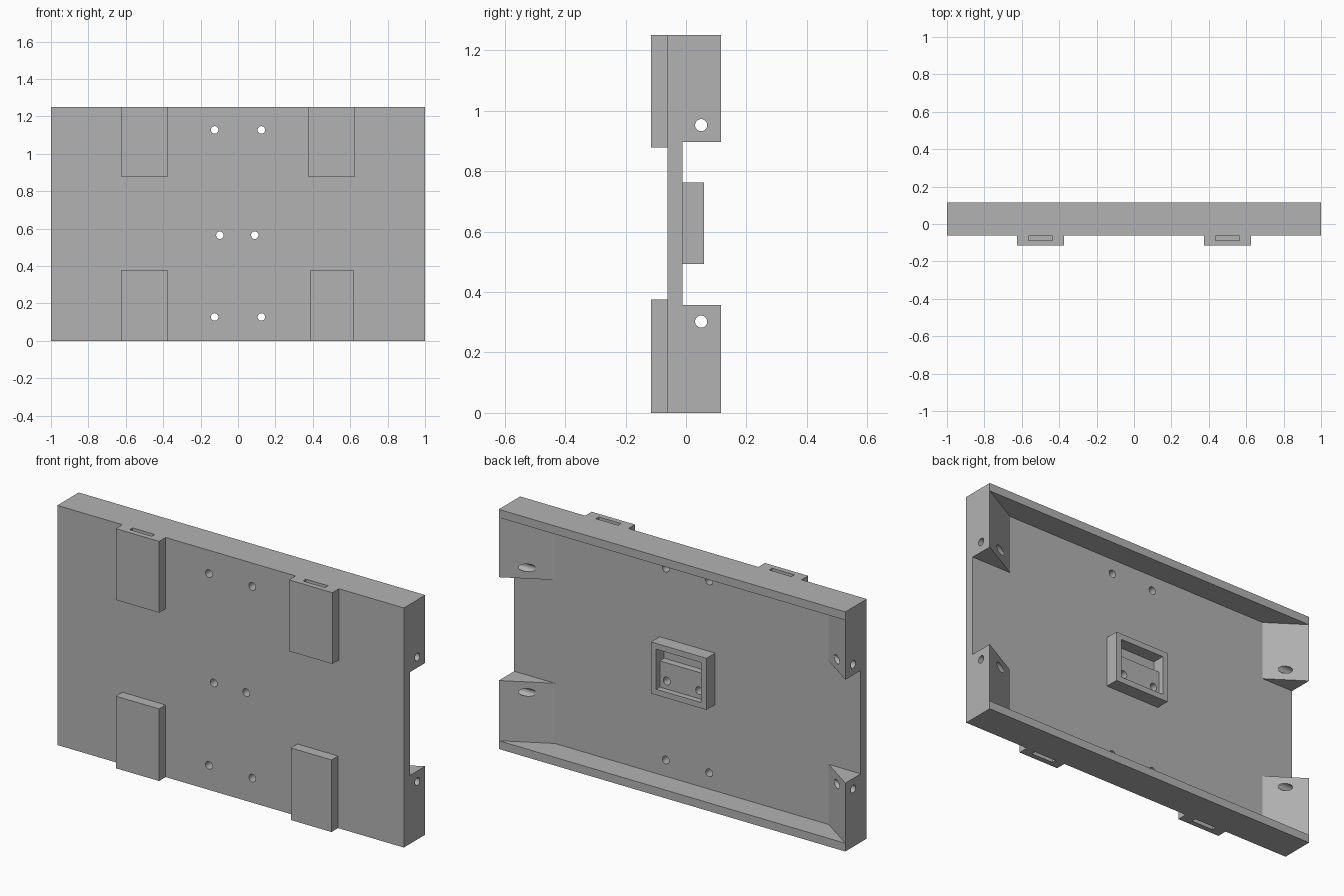
import bpy, bmesh, math
from mathutils import Vector

cube = bpy.data.objects.get("Cube")
if cube:
    bpy.data.objects.remove(cube, do_unlink=True)

grey = bpy.data.materials.new("plain grey")
grey.use_nodes = True
GREY = (0.45, 0.45, 0.45, 1)
grey.diffuse_color = GREY
grey.node_tree.nodes["Principled BSDF"].inputs["Base Color"].default_value = GREY

BACK, FLOOR, FRONT, PAD = 0.115, -0.012, -0.061, -0.115
HEIGHT = 1.25


def prism(name, outline, z0, z1):
    """Extrude an x-y outline between two heights."""
    bm = bmesh.new()
    face = bm.faces.new([bm.verts.new((x, y, z0)) for x, y in outline])
    new = bmesh.ops.extrude_face_region(bm, geom=[face])["geom"]
    verts = [v for v in new if isinstance(v, bmesh.types.BMVert)]
    bmesh.ops.translate(bm, verts=verts, vec=(0, 0, z1 - z0))
    bmesh.ops.recalc_face_normals(bm, faces=bm.faces)
    mesh = bpy.data.meshes.new(name)
    bm.to_mesh(mesh)
    bm.free()
    mesh.materials.append(grey)
    ob = bpy.data.objects.new(name, mesh)
    bpy.context.collection.objects.link(ob)
    return ob


def box(name, x0, x1, y0, y1, z0, z1):
    return prism(name, [(x0, y0), (x1, y0), (x1, y1), (x0, y1)], z0, z1)


def rod(name, centre, radius, length, axis):
    bpy.ops.mesh.primitive_cylinder_add(vertices=32, radius=radius, depth=length, location=centre,
                                        rotation=Vector(axis).to_track_quat("Z", "Y").to_euler())
    ob = bpy.context.object
    ob.name = name
    ob.data.materials.append(grey)
    return ob


def cut(target, cutters):
    """Subtract each cutter in turn, then discard it."""
    for cutter in cutters:
        mod = target.modifiers.new("cut", "BOOLEAN")
        mod.operation, mod.solver, mod.object = "DIFFERENCE", "EXACT", cutter
        bpy.context.view_layer.objects.active = target
        bpy.ops.object.modifier_apply(modifier=mod.name)
        bpy.data.objects.remove(cutter, do_unlink=True)


def smooth(ob):
    bpy.ops.object.select_all(action="DESELECT")
    ob.select_set(True)
    bpy.context.view_layer.objects.active = ob
    bpy.ops.object.shade_smooth_by_angle(angle=math.radians(25))


def centre_holes():
    return [rod("hole", (x, 0, 0.565), 0.02, 0.5, (0, 1, 0)) for x in (-0.097, 0.09)]


# Tray: block hollowed from the back, with sloping end walls
tray = box("tray", -1, 1, FRONT, BACK, 0, HEIGHT)
slope_l, slope_r = 0.235, 0.185
cavity = [(-1 + slope_r, FLOOR), (1 - slope_l, FLOOR),
          (1 + slope_l, 2 * BACK - FLOOR), (-1 - slope_r, 2 * BACK - FLOOR)]
cut(tray, [prism("cavity", cavity, 0.043, HEIGHT - 0.043)])

# Notches through both end walls
cut(tray, [box("notch", -1.1, 1.1, FLOOR, 0.3, 0.357, 0.896)])

# Screw holes in the plate and in the ends
cut(tray, [rod("hole", (x, 0, z), 0.02, 0.5, (0, 1, 0))
           for x in (-0.125, 0.125) for z in (0.128, 1.128)])
cut(tray, centre_holes())
cut(tray, [rod("hole", (0, 0.05, z), 0.02, 2.4, (1, 0, 0)) for z in (0.302, 0.952)])
smooth(tray)

# Centre housing: shallow recess with a deeper slot along its upper half
housing = box("centre_housing", -0.16, 0.16, FLOOR, 0.06, 0.493, 0.762)
cut(housing, [box("recess", -0.13, 0.13, 0.03, 0.2, 0.523, 0.732),
              box("slot", -0.13, 0.13, FLOOR + 0.006, 0.2, 0.66, 0.732)])
cut(housing, centre_holes())
smooth(housing)

# Front pads, each with a blind slot in its outer end
pads = {"upper_right_pad": (-0.625, -0.375, True), "upper_left_pad": (0.375, 0.625, True),
        "lower_right_pad": (-0.625, -0.375, False), "lower_left_pad": (0.385, 0.62, False)}
for name, (x0, x1, upper) in pads.items():
    z0, z1 = (0.878, HEIGHT) if upper else (0, 0.376)
    end = HEIGHT if upper else 0
    mid = (x0 + x1) / 2
    pad = box(name, x0, x1, PAD, FRONT, z0, z1)
    cut(pad, [box("slot", mid - 0.064, mid + 0.064, -0.087, -0.063, end - 0.3, end + 0.3)])
